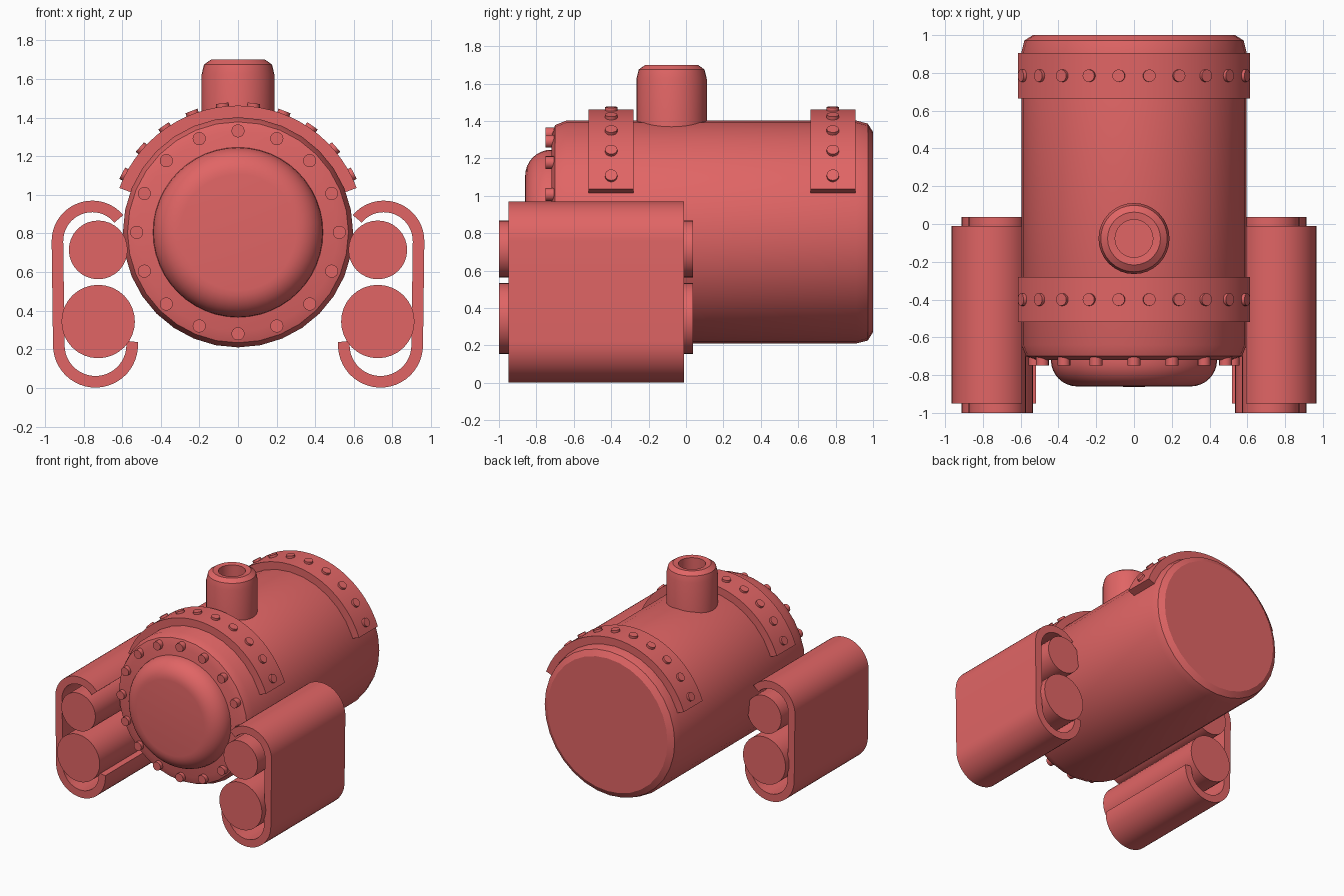
import bpy, bmesh
from math import sin, cos, pi, radians
from mathutils import Matrix, Vector

if "Cube" in bpy.data.objects:
    bpy.data.objects.remove(bpy.data.objects["Cube"])

RED = bpy.data.materials.new("red_paint")
RED.diffuse_color = (0.75, 0.13, 0.13, 1)
RED.use_nodes = True
RED.node_tree.nodes["Principled BSDF"].inputs["Base Color"].default_value = RED.diffuse_color
CZ = 0.806  # height of the boiler axis
ALONG_Y = Matrix.Translation((0, 0, CZ)) @ Matrix.Rotation(-pi / 2, 4, 'X')


def finish(name, bm, angle=30, mirror=False):
    bmesh.ops.remove_doubles(bm, verts=bm.verts, dist=1e-5)
    bmesh.ops.recalc_face_normals(bm, faces=bm.faces)
    me = bpy.data.meshes.new(name)
    bm.to_mesh(me)
    bm.free()
    ob = bpy.data.objects.new(name, me)
    bpy.context.collection.objects.link(ob)
    me.materials.append(RED)
    bpy.ops.object.select_all(action='DESELECT')
    ob.select_set(True)
    bpy.context.view_layer.objects.active = ob
    bpy.ops.object.shade_smooth_by_angle(angle=radians(angle))
    if mirror:
        ob.modifiers.new("mirror", 'MIRROR')
    return ob


def lathe(name, profile, matrix, segs=32, angle=30):
    """Spin (radius, height) points around local z."""
    bm = bmesh.new()
    vs = [bm.verts.new((r, 0, h)) for r, h in profile]
    edges = [bm.edges.new(p) for p in zip(vs, vs[1:])]
    bmesh.ops.spin(bm, geom=vs + edges, cent=(0, 0, 0), axis=(0, 0, 1),
                   angle=2 * pi, steps=segs, use_duplicate=False)
    bmesh.ops.remove_doubles(bm, verts=bm.verts, dist=1e-5)
    bmesh.ops.transform(bm, matrix=matrix, verts=bm.verts)
    return finish(name, bm, angle)


def extrude_y(name, outer, inner, y0, y1, mirror=False):
    """Strip between two xz outlines, extruded along y."""
    bm = bmesh.new()
    rings = []
    for o, i in zip(outer, inner):
        rings.append([bm.verts.new((p[0], y, p[1]))
                      for p, y in ((o, y0), (o, y1), (i, y1), (i, y0))])
    for a, b in zip(rings, rings[1:]):
        for k in range(4):
            bm.faces.new((a[k], a[(k + 1) % 4], b[(k + 1) % 4], b[k]))
    bm.faces.new(rings[0])
    bm.faces.new(rings[-1])
    return finish(name, bm, 30, mirror)


def arc(cx, cz, r, a0, a1, n):
    return [(cx + r * cos(radians(a0 + (a1 - a0) * k / n)),
             cz + r * sin(radians(a0 + (a1 - a0) * k / n))) for k in range(n + 1)]


def rivets(name, places, r, depth):
    """Short cylinders at (position, outward direction)."""
    bm = bmesh.new()
    for pos, d in places:
        m = Matrix.Translation(pos) @ Vector(d).to_track_quat('Z', 'Y').to_matrix().to_4x4()
        bmesh.ops.create_cone(bm, cap_ends=True, segments=16, radius1=r,
                              radius2=r, depth=depth, matrix=m)
    return finish(name, bm)


# Boiler body with rounded ends
lathe("boiler", [(0, -.72), (.515, -.72), (.572, -.70), (.596, -.64),
                 (.596, .91), (.58, .972), (.535, 1.0), (0, 1.0)], ALONG_Y)

# Domed front door
dome = [(.44, -.70)] + [(.30 + .14 * cos(k * pi / 16), -.72 - .14 * sin(k * pi / 16))
                        for k in range(9)] + [(0, -.862)]
lathe("front_door", dome, ALONG_Y, 48, 40)

# Bolts around the front door
rivets("door_bolts", [((.525 * cos(k * pi / 8), -.725, CZ + .525 * sin(k * pi / 8)),
                       (0, -1, 0)) for k in range(16)], .034, .05)

# Riveted bands over the top of the boiler
for label, y0, y1 in (("front", -.52, -.28), ("rear", .665, .905)):
    extrude_y(label + "_band", arc(0, CZ, .656, 20.5, 159.5, 28),
              arc(0, CZ, .59, 20.5, 159.5, 28), y0, y1)
    dirs = [(cos(radians(27 + 14 * k)), 0, sin(radians(27 + 14 * k))) for k in range(10)]
    rivets(label + "_band_rivets",
           [((.655 * d[0], (y0 + y1) / 2, CZ + .655 * d[2]), d) for d in dirs], .033, .036)

# Chimney with a recessed opening
lathe("chimney", [(0, 1.25), (.188, 1.25), (.188, 1.625), (.176, 1.675), (.14, 1.70),
                  (.10, 1.695), (.10, 1.50), (0, 1.50)],
      Matrix.Translation((0, -.077, 0)))

# Curved side guards, open towards the boiler
extrude_y("side_guard",
          arc(.755, .76, .21, 140, 0, 20) + arc(.738, .222, .22, 0, -184, 24),
          arc(.755, .76, .15, 140, 0, 20) + arc(.738, .222, .16, 0, -188, 24),
          -.95, -.01, True)

# Rollers inside the guards
for label, z, r in (("upper", .715, .152), ("lower", .344, .19)):
    bm = bmesh.new()
    bmesh.ops.create_cone(bm, cap_ends=True, segments=32, radius1=r, radius2=r, depth=1.037,
                          matrix=Matrix.Translation((.724, -.4815, z)) @ Matrix.Rotation(pi / 2, 4, 'X'))
    finish(label + "_roller", bm, mirror=True)
